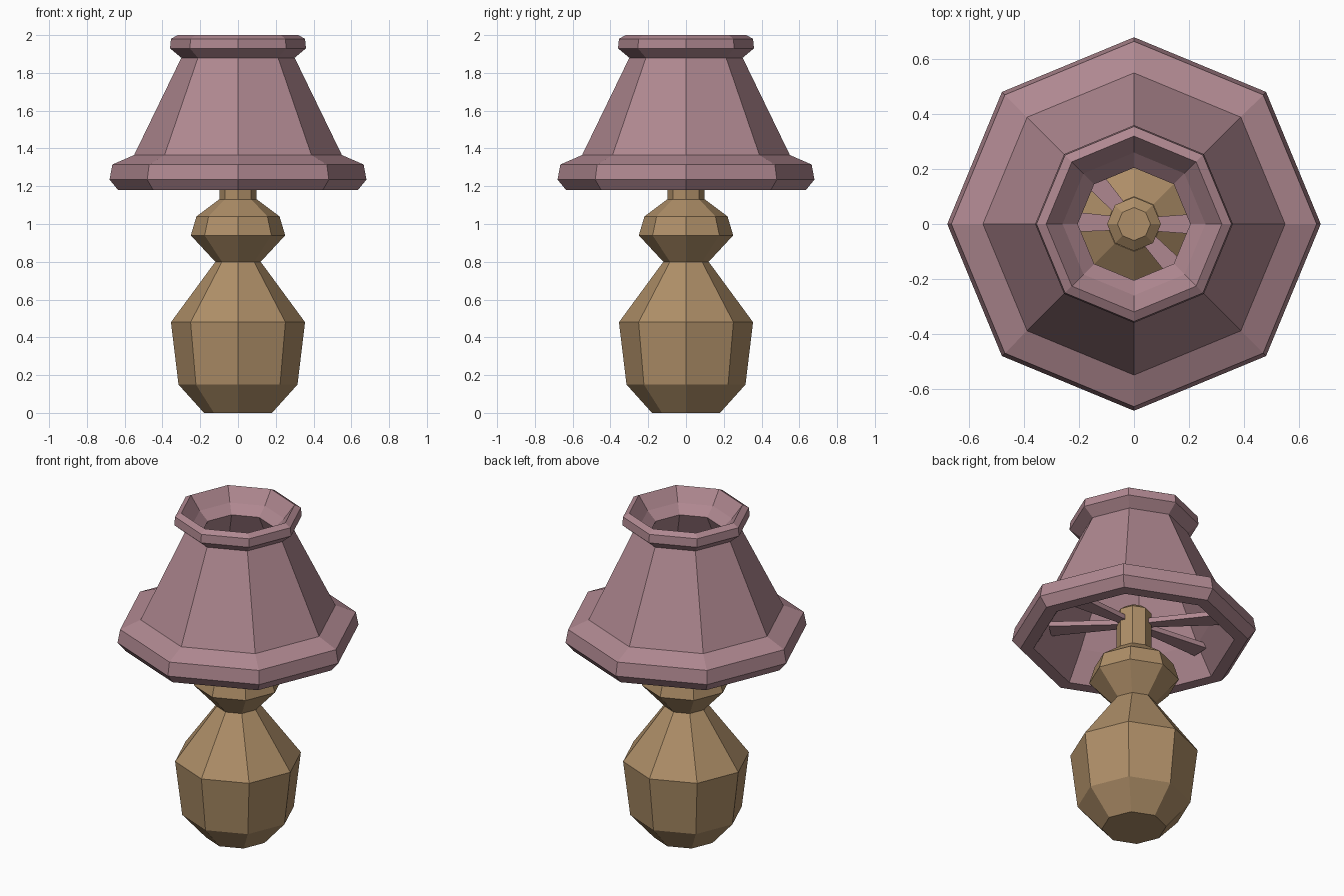
import bpy, bmesh, math
from mathutils import Matrix

cube = bpy.data.objects.get("Cube")
if cube:
    bpy.data.objects.remove(cube, do_unlink=True)

SIDES = 8


def material(name, rgb):
    mat = bpy.data.materials.new(name)
    mat.use_nodes = True
    colour = (*rgb, 1.0)
    mat.diffuse_color = colour
    mat.node_tree.nodes["Principled BSDF"].inputs["Base Color"].default_value = colour
    return mat


def finish(name, bm, mat):
    bmesh.ops.recalc_face_normals(bm, faces=bm.faces)
    mesh = bpy.data.meshes.new(name)
    bm.to_mesh(mesh)
    bm.free()
    mesh.materials.append(mat)
    obj = bpy.data.objects.new(name, mesh)
    bpy.context.collection.objects.link(obj)
    return obj


def lathe(name, profile, mat, closed=False):
    """Turn (radius, height) points into an eight-sided body with corners on the axes."""
    bm = bmesh.new()
    rings = []
    for r, z in profile:
        angles = [math.tau * i / SIDES for i in range(SIDES)]
        rings.append([bm.verts.new((r * math.cos(a), r * math.sin(a), z)) for a in angles])
    pairs = list(zip(rings, rings[1:]))
    if closed:
        pairs.append((rings[-1], rings[0]))
    else:
        bm.faces.new(rings[0])
        bm.faces.new(rings[-1])
    for low, high in pairs:
        for i in range(SIDES):
            j = (i + 1) % SIDES
            bm.faces.new((low[i], low[j], high[j], high[i]))
    return finish(name, bm, mat)


def spoke(name, degrees, mat):
    """Flat strut widening from the stem to the inside of the shade."""
    bm = bmesh.new()
    bmesh.ops.create_cube(bm, size=1.0)
    for v in bm.verts:
        outer = v.co.x > 0
        v.co.x = 0.47 if outer else 0.06
        v.co.y *= 0.11 if outer else 0.05
        v.co.z = 1.31 + v.co.z * 0.03
    bm.transform(Matrix.Rotation(math.radians(degrees), 4, "Z"))
    return finish(name, bm, mat)


pink = material("dusty pink", (0.43, 0.245, 0.28))
tan = material("warm tan", (0.425, 0.273, 0.138))

# Base: vase-shaped body with a small knob above a narrow neck
lathe("lamp_base", [(0.18, 0), (0.315, 0.15), (0.355, 0.48), (0.12, 0.8),
                    (0.25, 0.94), (0.22, 1.04), (0.1, 1.13)], tan)

# Stem holding the shade
lathe("stem", [(0.098, 1.12), (0.098, 1.37), (0.06, 1.4)], tan)

# Thick hollow shade: outer wall upward, then inner wall downward
outer = [(0.635, 1.18), (0.68, 1.235), (0.665, 1.315), (0.55, 1.365),
         (0.3, 1.88), (0.36, 1.93), (0.355, 1.98), (0.32, 2.0)]
inner = [(0.26, 1.92), (0.205, 1.87), (0.46, 1.35), (0.56, 1.18)]
lathe("lamp_shade", outer + inner, pink, closed=True)

# Struts between stem and shade
for n, angle in enumerate((0, 132, 178, -47)):
    spoke(f"shade_strut_{n + 1}", angle, pink)
